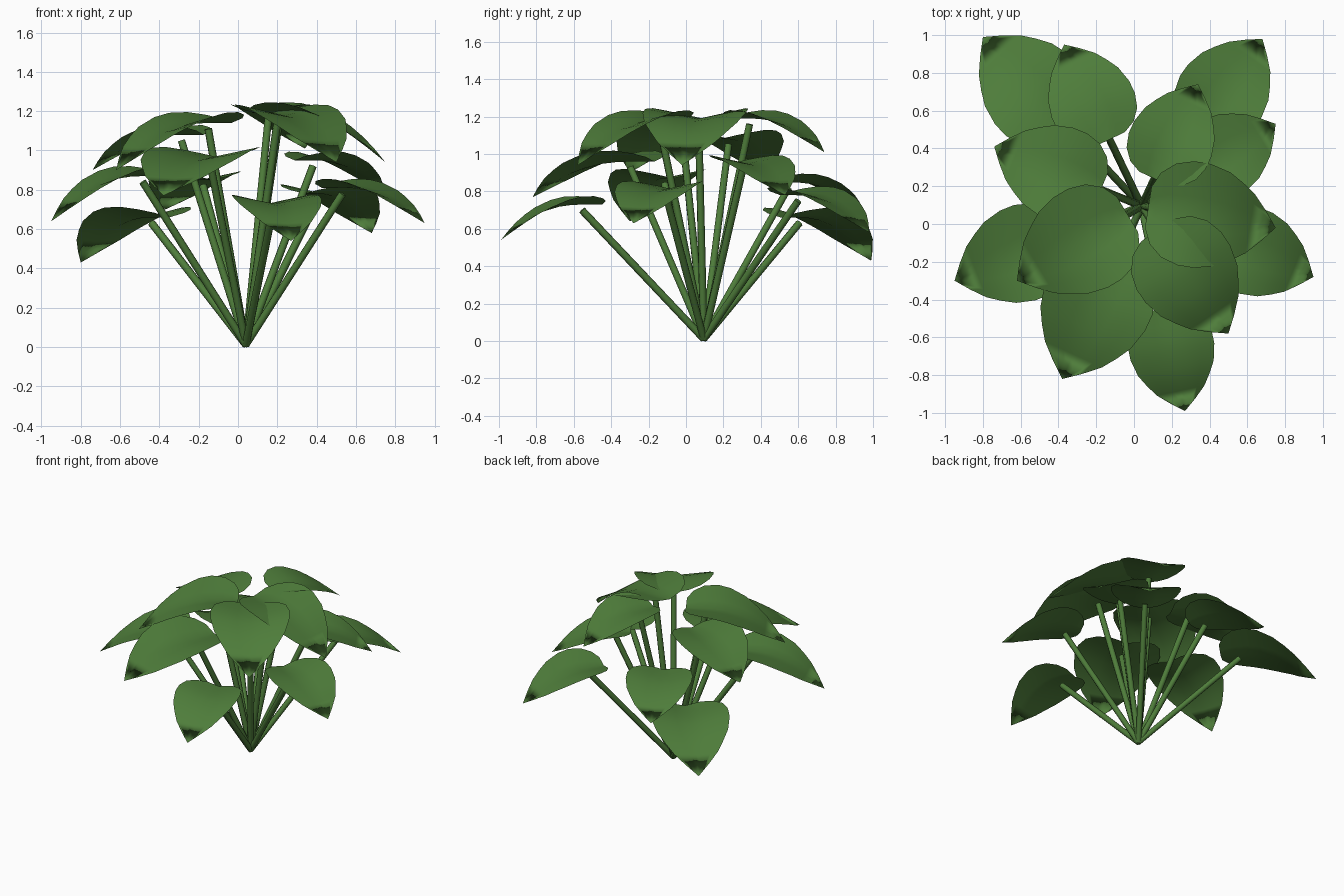
import bpy
import math
from mathutils import Vector

cube = bpy.data.objects.get("Cube")
if cube:
    bpy.data.objects.remove(cube, do_unlink=True)

# One green for the whole plant
green = bpy.data.materials.new("leaf_green")
green.use_nodes = True
colour = (0.077, 0.205, 0.043, 1)
green.diffuse_color = colour
shader = green.node_tree.nodes["Principled BSDF"]
shader.inputs["Base Color"].default_value = colour
shader.inputs["Roughness"].default_value = 0.8

ROOT = Vector((0.04, 0.095, 0.012))
STEM_RADIUS = 0.02
STEM_SIDES = 8

# Half outline of a leaf: distance along the midrib from the stem, half width
# (both as a share of the distance from the stem to the tip)
OUTLINE = [(-0.25, 0.2), (-0.18, 0.35), (-0.05, 0.46), (0.12, 0.51), (0.28, 0.51),
           (0.48, 0.46), (0.62, 0.38), (0.75, 0.29), (0.88, 0.15), (1, 0)]
ACROSS = [-1, -0.67, -0.33, 0, 0.33, 0.67, 1]
FOLD = 0.11

# Tip position, share of the reach at which the stem ends, stem height
LEAVES = [
    ((-0.80, 0.99, 0.43), 0.57, 0.63),
    ((-0.37, 0.95, 0.70), 0.53, 0.82),
    ((-0.74, 0.41, 0.90), 0.42, 1.05),
    ((0.68, 0.98, 0.58), 0.57, 0.75),
    ((-0.62, -0.30, 0.90), 0.29, 1.11),
    ((-0.95, -0.30, 0.64), 0.53, 0.84),
    ((-0.38, -0.82, 0.77), 0.43, 0.93),
    ((0.95, -0.28, 0.63), 0.54, 0.78),
    ((0.50, -0.58, 0.94), 0.35, 1.15),
    ((0.75, -0.02, 0.94), 0.24, 1.16),
    ((0.34, 0.74, 1.01), 0.38, 1.16),
    ((0.75, 0.53, 0.78), 0.48, 0.92),
    ((0.27, -0.99, 0.54), 0.60, 0.70),
]


def make_object(name, verts, faces):
    mesh = bpy.data.meshes.new(name)
    mesh.from_pydata(verts, [], faces)
    mesh.materials.append(green)
    mesh.shade_smooth()
    obj = bpy.data.objects.new(name, mesh)
    bpy.context.collection.objects.link(obj)
    return obj


def make_leaf(name, joint, tip):
    """Spade-shaped sheet, lightly folded up at the sides and drooping to the tip."""
    axis = tip - joint
    drop = -axis.z
    axis.z = 0
    size = axis.length
    side = Vector((-axis.y, axis.x, 0))
    verts, faces = [], []
    for along, half in OUTLINE[:-1]:
        for share in ACROSS:
            lateral = share * half
            droop = drop * max(along, 0) ** 2.2
            lift = FOLD * size * abs(lateral) * 2 * (1 - max(along, 0))
            point = joint + axis * along + side * lateral
            point.z += lift - droop
            verts.append(point)
    columns = len(ACROSS)
    last = len(OUTLINE) - 2
    for row in range(last):
        for col in range(columns - 1):
            a = row * columns + col
            b = a + columns
            faces.append((a, b, b + 1, a + 1)[::-1])
    # Close the pointed end with a fan
    verts.append(tip)
    for col in range(columns - 1):
        a = last * columns + col
        faces.append((a + 1, len(verts) - 1, a)[::-1])
    # Left of the axis is positive, so order the faces to look upward
    faces = [tuple(reversed(f)) for f in faces]
    obj = make_object(name, verts, faces)
    if sum(p.normal.z for p in obj.data.polygons) < 0:
        obj.data.flip_normals()


def make_stem(name, start, end):
    """Straight round stalk with capped ends."""
    turn = (end - start).to_track_quat('Z', 'Y')
    verts, faces = [], []
    for centre in (start, end):
        for i in range(STEM_SIDES):
            angle = math.tau * i / STEM_SIDES
            ring = Vector((math.cos(angle), math.sin(angle), 0)) * STEM_RADIUS
            verts.append(centre + turn @ ring)
    for i in range(STEM_SIDES):
        j = (i + 1) % STEM_SIDES
        faces.append((i, j, j + STEM_SIDES, i + STEM_SIDES))
    bottom = list(range(STEM_SIDES))
    faces.append(bottom[::-1])
    faces.append([i + STEM_SIDES for i in bottom])
    obj = make_object(name, verts, faces)
    # Keep the cut ends crisp
    for poly in obj.data.polygons[-2:]:
        poly.use_smooth = False


# Stalks fan out from the root, each carrying one leaf
for number, (tip, share, height) in enumerate(LEAVES, 1):
    tip = Vector(tip)
    end = ROOT.lerp(tip, share)
    end.z = height
    make_stem(f"stem_{number}", ROOT, end)
    make_leaf(f"leaf_{number}", end + Vector((0, 0, 0.03)), tip)
